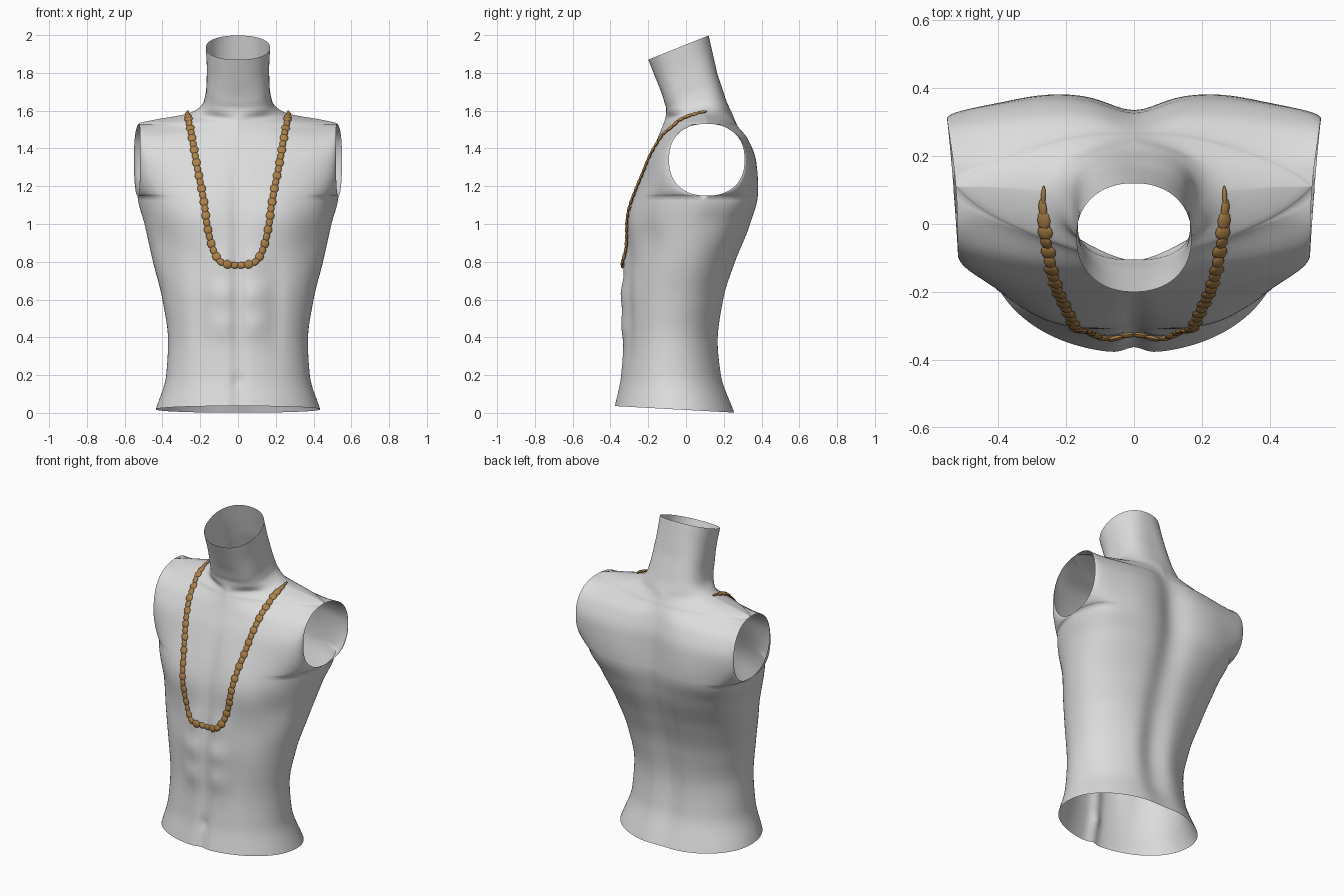
import bpy, bmesh, math
from mathutils import Vector, Matrix
from mathutils.bvhtree import BVHTree

if "Cube" in bpy.data.objects:
    bpy.data.objects.remove(bpy.data.objects["Cube"], do_unlink=True)


def make_material(name, colour):
    mat = bpy.data.materials.new(name)
    mat.use_nodes = True
    mat.diffuse_color = colour
    bsdf = next(n for n in mat.node_tree.nodes if n.type == "BSDF_PRINCIPLED")
    bsdf.inputs["Base Color"].default_value = colour
    return mat


def smooth_curve(keys, pos):
    """Monotone cubic interpolation of rows (position, value, value, ...)."""
    pos = min(max(pos, keys[0][0]), keys[-1][0])
    seg = 0
    while seg < len(keys) - 2 and pos > keys[seg + 1][0]:
        seg += 1
    step = keys[seg + 1][0] - keys[seg][0]
    u = (pos - keys[seg][0]) / step

    def slope(i, c):
        if i == 0 or i == len(keys) - 1:
            j = min(i, len(keys) - 2)
            return (keys[j + 1][c] - keys[j][c]) / (keys[j + 1][0] - keys[j][0])
        a = (keys[i][c] - keys[i - 1][c]) / (keys[i][0] - keys[i - 1][0])
        b = (keys[i + 1][c] - keys[i][c]) / (keys[i + 1][0] - keys[i][0])
        return 0.0 if a * b <= 0 else 2 * a * b / (a + b)

    out = []
    for c in range(1, len(keys[0])):
        p, q = keys[seg][c], keys[seg + 1][c]
        m, n = slope(seg, c) * step, slope(seg + 1, c) * step
        out.append(p + u * m + u * u * (3 * (q - p) - 2 * m - n)
                   + u ** 3 * (2 * (p - q) + m + n))
    return out


def bump(x, z, cx, cz, sx, sz):
    return math.exp(-((x - cx) / sx) ** 2 - ((z - cz) / sz) ** 2)


def by_length(points):
    """Rows (distance along, x, y, z) for a list of points."""
    rows, length = [(0.0, *points[0])], 0.0
    for a, b in zip(points, points[1:]):
        length += (b - a).length
        rows.append((length, *b))
    return rows


def finish(bm, name, mat, angle):
    mesh = bpy.data.meshes.new(name)
    bm.to_mesh(mesh)
    bm.free()
    obj = bpy.data.objects.new(name, mesh)
    bpy.context.collection.objects.link(obj)
    mesh.materials.append(mat)
    bpy.ops.object.select_all(action="DESELECT")
    obj.select_set(True)
    bpy.context.view_layer.objects.active = obj
    bpy.ops.object.shade_smooth_by_angle(angle=math.radians(angle))
    mirror = obj.modifiers.new("mirror", "MIRROR")
    mirror.merge_threshold = 0.0005
    return mirror


# Torso sections: height, half width, front, back, side depth, squareness
BASE, TOP = .0155, 1.95
SECTIONS = [
    (BASE, .435, -.38, .265, -.05, 2.1),
    (.2, .38, -.347, .198, -.08, 2.1),
    (.38, .37, -.335, .178, -.08, 2.1),
    (.6, .4, -.34, .21, -.05, 2.1),
    (.8, .45, -.322, .275, 0, 2.1),
    (1, .495, -.302, .35, .05, 2.2),
    (1.15, .532, -.268, .38, .11, 2.2),
    (1.34, .535, -.203, .368, .11, 2),
    (1.45, .533, -.152, .335, .11, 1.6),
    (1.53, .525, -.12, .288, .11, 1.22),
    (1.55, .44, -.113, .272, .11, 1.22),
    (1.57, .3, -.109, .256, .1, 1.4),
    (1.59, .228, -.106, .238, .09, 1.9),
    (1.63, .182, -.105, .207, .06, 2.7),
    (1.7, .168, -.117, .174, .03, 2.9),
    (1.82, .165, -.155, .147, 0, 2.5),
    (TOP, .17, -.2, .12, -.04, 2.2),
]
# How far each section leans: height, slope
LEAN = [(0, -.06), (.2, 0), (1.52, 0), (1.6, .12), (1.7, .4), (TOP, .4)]
# Depth of the centre grooves: height, front, back
GROOVES = [(0, .018, .01), (.2, .015, .025), (.8, .02, .035),
           (1.2, .012, .045), (1.45, 0, .035), (1.65, 0, 0), (TOP, 0, 0)]
# Half thickness of the body where it swells towards the arms
SWELL = [(0, 0), (.75, 0), (1, .06), (1.15, .14), (1.34, .2),
         (1.45, .15), (1.53, .03), (1.6, 0), (TOP, 0)]
HOLE_LOW, HOLE_HIGH, HOLE_DEPTH = 1.15, 1.53, 0.2
COLUMNS = 40


def hole_half(z):
    mid, half = (HOLE_LOW + HOLE_HIGH) / 2, (HOLE_HIGH - HOLE_LOW) / 2
    d = min(1.0, abs(z - mid) / half)
    return 0.0 if d > 0.9999 else HOLE_DEPTH * (1 - d ** 2.3) ** (1 / 2.3)


def front_relief(x, z):
    chest = .022 * bump(x, z, .22, 1.06, .15, .14)
    abdomen = sum(.011 * bump(x, z, .085, h, .06, .065) for h in (.46, .63, .8))
    hollow = .018 * bump(x, z, .4, .93, .08, .1) + .012 * bump(x, z, .2, .55, .05, .25)
    navel = .012 * bump(x, z, 0, .17, .025, .03)
    return chest + abdomen - hollow - navel


def back_relief(x, z):
    blade = .012 * bump(x, z, .27, 1.22, .13, .2)
    loin = .008 * bump(x, z, .11, .4, .07, .25)
    return blade + loin


def section_point(z, t, is_front):
    w, front, back, side, n = smooth_curve(SECTIONS, z)
    lean = smooth_curve(LEAN, z)[0]
    groove = smooth_curve(GROOVES, z)[0 if is_front else 1]
    sign = -1 if is_front else 1
    anchor = sign * smooth_curve(SWELL, z)[0]
    c, s = max(0.0, math.cos(t)), math.sin(t)
    # Only the last stretch bends round to the rim of the arm opening
    bend = (sign * hole_half(z) - anchor) * s ** 12
    x = (w + .08 * anchor) * s ** (2 / n) + .08 * bend
    y = side + anchor + bend
    y += ((front if is_front else back) - side - anchor) * c ** (2 / n)
    relief = front_relief(x, z) if is_front else back_relief(x, z)
    relief -= groove * math.exp(-(x / (.035 if is_front else .1)) ** 2)
    y += sign * relief * min(1.0, 2 * c)
    return Vector((x, y, z + lean * y))


# Heights of the rings, closer together around the arm openings
heights = [BASE + (HOLE_LOW - BASE) * i / 44 for i in range(44)]
heights += [HOLE_LOW + (HOLE_HIGH - HOLE_LOW) * (1 - math.cos(math.pi * i / 24)) / 2
            for i in range(24)]
heights += [HOLE_HIGH + (TOP - HOLE_HIGH) * (i / 30) ** 1.6 for i in range(31)]

# Hollow torso: front and back sheets that meet except at the arm openings
bm = bmesh.new()
for is_front in (True, False):
    grid = [[bm.verts.new(section_point(z, math.pi / 2 * i / COLUMNS, is_front))
             for i in range(COLUMNS + 1)] for z in heights]
    for low, high in zip(grid, grid[1:]):
        for i in range(COLUMNS):
            quad = [low[i], low[i + 1], high[i + 1], high[i]]
            bm.faces.new(quad if is_front else quad[::-1])
bmesh.ops.remove_doubles(bm, verts=bm.verts, dist=0.0002)
bm.normal_update()
skin = BVHTree.FromBMesh(bm)
finish(bm, "torso", make_material("light grey", (.72, .72, .72, 1)), 80).use_clip = True

# Necklace path over one shoulder, from the chest centre upwards
ROUTE = by_length([Vector(p) for p in (
    (0, -.328, .78), (.075, -.328, .79), (.13, -.32, .86), (.16, -.305, .98),
    (.18, -.27, 1.12), (.215, -.2, 1.3), (.245, -.09, 1.47), (.265, .1, 1.59))])


def on_skin(target):
    """Rest on the skin, or bridge a hollow in it."""
    point, normal, _, _ = skin.find_nearest(target)
    lift = (target - point).dot(normal)
    return point + normal * min(max(lift, .009), .02)


STEPS = 60
path = by_length([on_skin(Vector(smooth_curve(ROUTE, ROUTE[-1][0] * i / STEPS)))
                  for i in range(STEPS + 1)])

# Flattened beads of alternating size, ending in a slim pointed tip
BEADS = 29
TIP_WIDTHS = (.02, .013, .007)
spacing = path[-1][0] / BEADS
bm = bmesh.new()
for i in range(BEADS):
    d = (i + 0.5) * spacing
    centre, ahead, behind = [Vector(smooth_curve(path, p))
                             for p in (d, d + .015, d - .015)]
    along = (ahead - behind).normalized()
    across = skin.find_nearest(centre)[1].cross(along).normalized()
    normal = along.cross(across)
    long, wide = spacing * 0.68, 0.023 if i % 2 else 0.018
    if i >= BEADS - len(TIP_WIDTHS):
        long, wide = spacing * 0.85, TIP_WIDTHS[i - BEADS]
    frame = Matrix((along * long, across * wide, normal * .008)).transposed().to_4x4()
    bmesh.ops.create_icosphere(bm, subdivisions=2, radius=1,
                               matrix=Matrix.Translation(centre) @ frame)
gold = make_material("bronze gold", (.42, .22, .065, 1))
finish(bm, "necklace", gold, 40).use_mirror_merge = False
